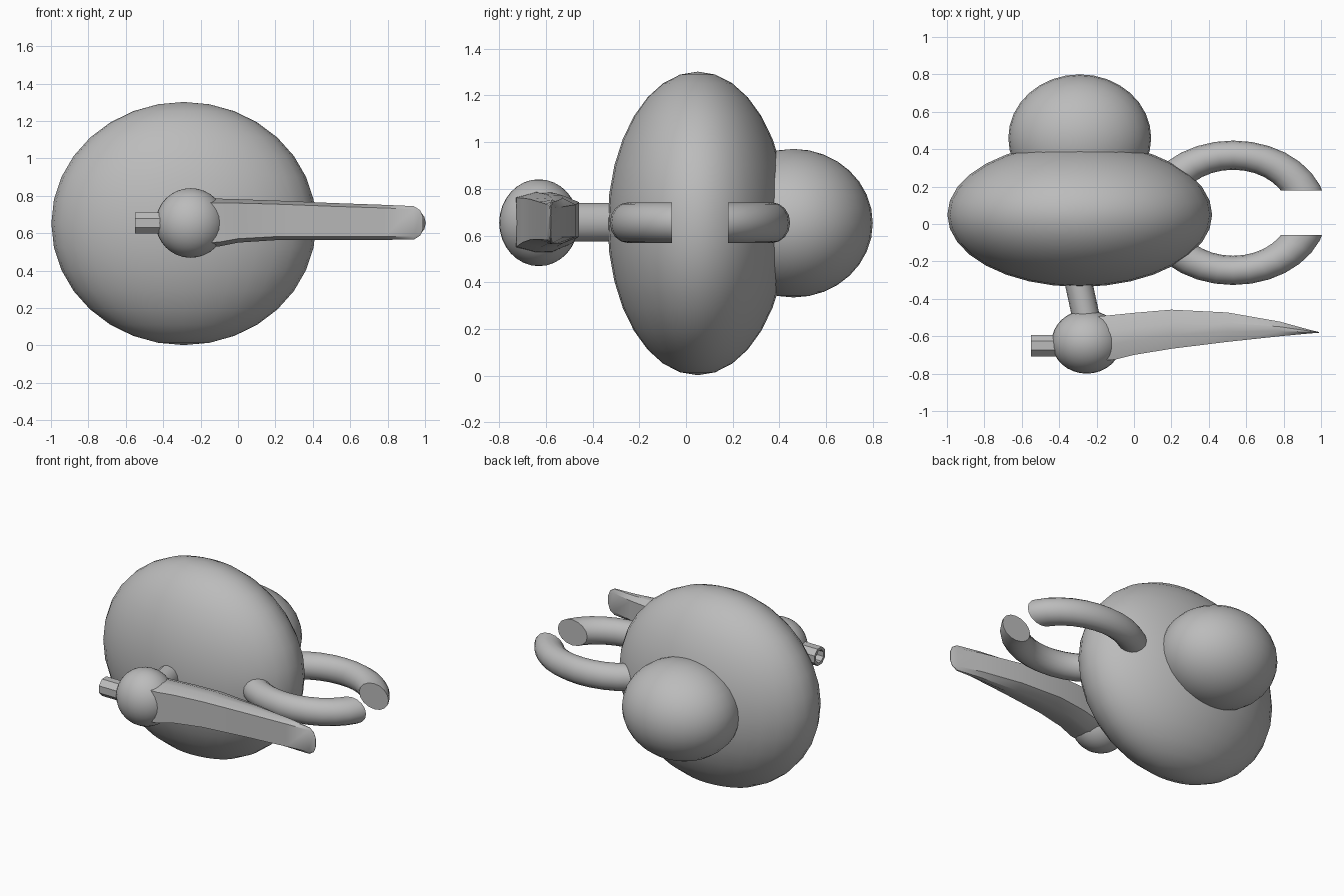
import bpy, bmesh, math
from mathutils import Vector, Matrix

if "Cube" in bpy.data.objects:
    bpy.data.objects.remove(bpy.data.objects["Cube"])

grey = bpy.data.materials.new("plain grey")
grey.diffuse_color = (0.5, 0.5, 0.5, 1)
grey.use_nodes = True
grey.node_tree.nodes["Principled BSDF"].inputs["Base Color"].default_value = grey.diffuse_color


def finish(name, bm, angle=40):
    bmesh.ops.recalc_face_normals(bm, faces=bm.faces)
    me = bpy.data.meshes.new(name)
    bm.to_mesh(me)
    bm.free()
    ob = bpy.data.objects.new(name, me)
    bpy.context.collection.objects.link(ob)
    me.materials.append(grey)
    bpy.ops.object.select_all(action='DESELECT')
    ob.select_set(True)
    bpy.context.view_layer.objects.active = ob
    bpy.ops.object.shade_smooth_by_angle(angle=math.radians(angle))
    return ob


def ellipsoid(name, centre, radii):
    bm = bmesh.new()
    bmesh.ops.create_uvsphere(bm, u_segments=32, v_segments=16, radius=1)
    bmesh.ops.scale(bm, vec=radii, verts=bm.verts)
    bmesh.ops.translate(bm, vec=centre, verts=bm.verts)
    return finish(name, bm)


def loft(bm, rings):
    """Bridge closed rings of points and cap both ends."""
    loops = [[bm.verts.new(p) for p in r] for r in rings]
    n = len(loops[0])
    for a, b in zip(loops, loops[1:]):
        for i in range(n):
            j = (i + 1) % n
            bm.faces.new((a[i], a[j], b[j], b[i]))
    bm.faces.new(loops[0])
    bm.faces.new(loops[-1])


def clasp_arm(name, side):
    """Half of a stretched ring, cut flat at its open end."""
    bm = bmesh.new()
    nu, nv = 32, 16
    grid = []
    for i in range(nu):
        u = 2 * math.pi * i / nu
        row = []
        for k in range(nv):
            v = 2 * math.pi * k / nv
            r = 0.308 + 0.078 * math.cos(v)
            row.append(bm.verts.new((0.53 + 1.3 * r * math.cos(u),
                                     0.06 + r * math.sin(u),
                                     0.655 + 0.087 * math.sin(v))))
        grid.append(row)
    for i in range(nu):
        for k in range(nv):
            a, b = grid[i], grid[(i + 1) % nu]
            bm.faces.new((a[k], b[k], b[(k + 1) % nv], a[(k + 1) % nv]))
    bmesh.ops.bisect_plane(bm, geom=bm.verts[:] + bm.edges[:] + bm.faces[:],
                           plane_co=(0, 0.06 + 0.12 * side, 0),
                           plane_no=(0, side, 0), clear_inner=True)
    bmesh.ops.holes_fill(bm, edges=[e for e in bm.edges if e.is_boundary])
    return finish(name, bm)


# Main body and rear dome
ellipsoid("main_body", (-0.29, 0.05, 0.652), (0.708, 0.386, 0.65))
ellipsoid("rear_dome", (-0.29, 0.46, 0.653), (0.382, 0.34, 0.318))

# Pair of curved side arms
clasp_arm("rear_side_arm", 1)
clasp_arm("front_side_arm", -1)

# Ball in front of the body
ellipsoid("front_ball", (-0.253, -0.63, 0.655), (0.187, 0.17, 0.186))

# Leaning stalk between body and ball
bm = bmesh.new()
loft(bm, [[(cx + 0.075 * math.cos(a), y, 0.657 + 0.083 * math.sin(a))
           for a in (2 * math.pi * i / 16 for i in range(16))]
          for cx, y in ((-0.32, -0.2), (-0.292, -0.335), (-0.245, -0.55))])
finish("stalk", bm)

# Long tapering blade: x, front y, back y, low z, high z
stations = [(-0.25, -0.735, -0.50, 0.52, 0.79), (-0.10, -0.725, -0.485, 0.53, 0.785),
            (0.0, -0.70, -0.475, 0.55, 0.782), (0.20, -0.667, -0.458, 0.563, 0.775),
            (0.50, -0.63, -0.473, 0.565, 0.762), (0.78, -0.60, -0.522, 0.565, 0.752),
            (0.94, -0.585, -0.566, 0.566, 0.745), (0.975, -0.583, -0.574, 0.588, 0.722),
            (0.99, -0.582, -0.578, 0.625, 0.685)]
rings = []
for x, f, b, lo, hi in stations:
    d, h = b - f, hi - lo
    rings.append([(x, f, lo + 0.09 * h), (x, f, hi - 0.09 * h),
                  (x, f + 0.35 * d, hi), (x, f + 0.65 * d, hi - 0.01 * h),
                  (x, b, hi - 0.15 * h), (x, b, lo + 0.15 * h),
                  (x, f + 0.65 * d, lo + 0.01 * h), (x, f + 0.35 * d, lo)])
bm = bmesh.new()
loft(bm, rings)
finish("blade", bm, 30)

# Short hollow peg on the far side of the ball
bm = bmesh.new()
loft(bm, [[(x, -0.65 + r * math.cos(a), 0.655 + r * math.sin(a))
           for a in (2 * math.pi * (i + 0.5) / 8 for i in range(8))]
          for x, r in ((-0.38, 0.062), (-0.55, 0.062), (-0.55, 0.042), (-0.46, 0.042))])
finish("peg", bm, 30)
